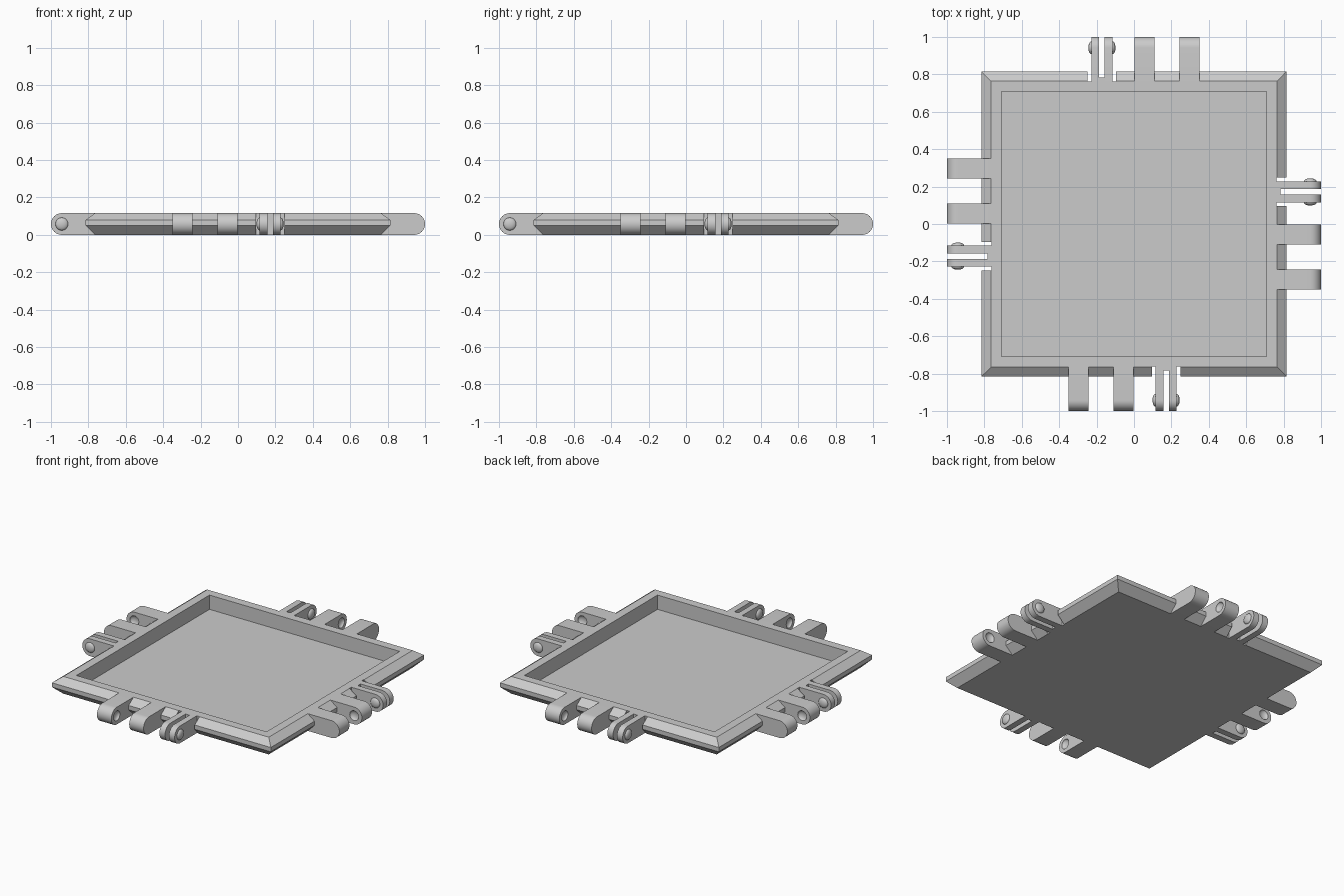
import bpy, bmesh, math
from mathutils import Matrix

if "Cube" in bpy.data.objects:
    bpy.data.objects.remove(bpy.data.objects["Cube"])

H = 0.116            # overall height
R = H / 2            # rounded hinge end radius
PIN_Y = -1 + R       # hinge axis

grey = bpy.data.materials.new("light_grey")
grey.diffuse_color = (0.6, 0.6, 0.6, 1)
grey.use_nodes = True
grey.node_tree.nodes["Principled BSDF"].inputs["Base Color"].default_value = grey.diffuse_color


def finish(name, bm, angle=30):
    bmesh.ops.recalc_face_normals(bm, faces=bm.faces)
    me = bpy.data.meshes.new(name)
    bm.to_mesh(me)
    bm.free()
    me.materials.append(grey)
    ob = bpy.data.objects.new(name, me)
    bpy.context.collection.objects.link(ob)
    shade(ob, angle)
    return ob


def activate(ob):
    bpy.ops.object.select_all(action='DESELECT')
    ob.select_set(True)
    bpy.context.view_layer.objects.active = ob


def shade(ob, angle=30):
    activate(ob)
    bpy.ops.object.shade_smooth_by_angle(angle=math.radians(angle))


def cut(ob, cutter):
    mod = ob.modifiers.new("cut", 'BOOLEAN')
    mod.operation = 'DIFFERENCE'
    mod.solver = 'EXACT'
    mod.object = cutter
    activate(ob)
    bpy.ops.object.modifier_apply(modifier=mod.name)
    bpy.data.objects.remove(cutter)


def add_box(bm, x0, x1, y0, y1, z0, z1, rot=0):
    m = (Matrix.Rotation(rot, 4, 'Z')
         @ Matrix.Translation(((x0 + x1) / 2, (y0 + y1) / 2, (z0 + z1) / 2))
         @ Matrix.Diagonal((x1 - x0, y1 - y0, z1 - z0, 1)))
    bmesh.ops.create_cube(bm, size=1, matrix=m)


def add_dome(bm, x, r, h):
    # flattened ball lying on the hinge axis
    m = (Matrix.Translation((x, PIN_Y, R)) @ Matrix.Diagonal((h, r, r, 1))
         @ Matrix.Rotation(math.pi / 2, 4, 'Y'))
    bmesh.ops.create_uvsphere(bm, u_segments=32, v_segments=16, radius=1, matrix=m)


def add_tab(bm, x0, x1, root):
    # flat bar with a half-round free end, extruded along x
    pts = [(root, H), (PIN_Y, H)]
    pts += [(PIN_Y - R * math.sin(a), R + R * math.cos(a))
            for a in (math.pi * i / 20 for i in range(1, 20))]
    pts += [(PIN_Y, 0), (root, 0)]
    face = bm.faces.new([bm.verts.new((x0, y, z)) for y, z in pts])
    ext = bmesh.ops.extrude_face_region(bm, geom=[face])
    bmesh.ops.translate(bm, vec=(x1 - x0, 0, 0),
                        verts=[v for v in ext['geom'] if isinstance(v, bmesh.types.BMVert)])


# Tray: square rings from the underside, over the bevelled rim, down to the floor
bm = bmesh.new()
rings = []
for s, z in [(0.765, 0), (0.815, 0.05), (0.815, 0.079), (0.765, H), (0.708, H), (0.708, 0.02)]:
    rings.append([bm.verts.new((sx * s, sy * s, z))
                  for sx, sy in ((-1, -1), (1, -1), (1, 1), (-1, 1))])
for a, b in zip(rings, rings[1:]):
    for i in range(4):
        j = (i + 1) % 4
        bm.faces.new((a[i], a[j], b[j], b[i]))
bm.faces.new(rings[0])
bm.faces.new(rings[-1])
tray = finish("tray", bm)

# Rim notches behind the clips
bm = bmesh.new()
for k in range(4):
    add_box(bm, 0.095, 0.248, -0.9, -0.763, -0.1, 0.3, k * math.pi / 2)
cut(tray, finish("notch_cutter", bm))
shade(tray)

for k in range(4):
    turn = k * math.pi / 2

    # Pair of wide tabs with facing dimples
    bm = bmesh.new()
    add_tab(bm, -0.35, -0.243, -0.755)
    add_tab(bm, -0.11, -0.003, -0.755)
    tabs = finish(f"socket_tabs_{k}", bm)
    bm = bmesh.new()
    for x in (-0.243, -0.11):
        add_dome(bm, x, 0.033, 0.018)
    cut(tabs, finish("dimple_cutter", bm))
    shade(tabs)
    tabs.rotation_euler.z = turn

    # Split clip: two thin plates, a short web and outward bumps
    bm = bmesh.new()
    add_tab(bm, 0.115, 0.157, -0.755)
    add_tab(bm, 0.186, 0.228, -0.755)
    add_box(bm, 0.15, 0.19, -0.782, -0.755, 0, H)
    add_dome(bm, 0.115, 0.034, 0.016)
    add_dome(bm, 0.228, 0.034, 0.016)
    clip = finish(f"snap_clip_{k}", bm)
    clip.rotation_euler.z = turn
